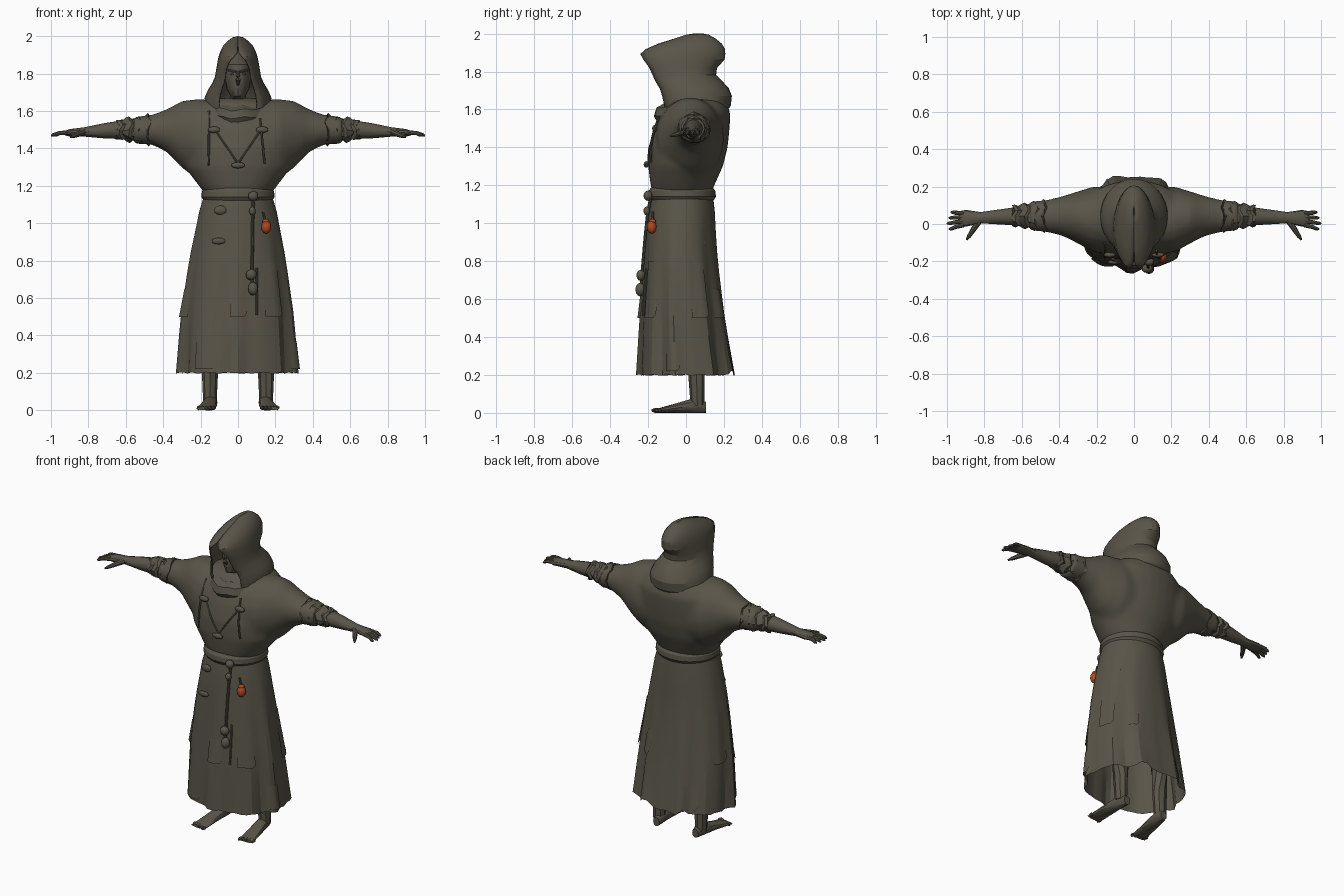
import bpy, bmesh, math
from math import sin, cos, pi
from mathutils import Vector, Matrix

cube = bpy.data.objects.get("Cube")
if cube:
    bpy.data.objects.remove(cube)


def material(name, rgb):
    mat = bpy.data.materials.new(name)
    mat.use_nodes = True
    mat.diffuse_color = (*rgb, 1)
    mat.node_tree.nodes["Principled BSDF"].inputs["Base Color"].default_value = (*rgb, 1)
    return mat


CLOTH = material("drab_brown", (.1, .09, .066))
ORANGE = material("burnt_orange", (.42, .065, .015))


def finish(name, bm, mat, angle=30):
    bmesh.ops.recalc_face_normals(bm, faces=bm.faces)
    mesh = bpy.data.meshes.new(name)
    bm.to_mesh(mesh)
    bm.free()
    mesh.materials.append(mat)
    ob = bpy.data.objects.new(name, mesh)
    bpy.context.collection.objects.link(ob)
    bpy.ops.object.select_all(action="DESELECT")
    ob.select_set(True)
    bpy.context.view_layer.objects.active = ob
    bpy.ops.object.shade_smooth_by_angle(angle=math.radians(angle))
    return ob


def loft(name, rings, caps=True, closed=True, angle=30):
    """Skin a list of equal-sized point rings."""
    bm = bmesh.new()
    verts = [[bm.verts.new(point) for point in points] for points in rings]
    count = len(verts[0])
    for low, high in zip(verts, verts[1:]):
        for i in range(count if closed else count - 1):
            j = (i + 1) % count
            bm.faces.new((low[i], low[j], high[j], high[i]))
    if caps:
        bm.faces.new(verts[0])
        bm.faces.new(verts[-1])
    return finish(name, bm, CLOTH, angle)


def turns(count):
    return [2 * pi * i / count for i in range(count)]


def ring(centre, u, v, count=12):
    return [Vector(centre) + Vector(u) * cos(a) + Vector(v) * sin(a) for a in turns(count)]


def tube(name, points, radii, count=8):
    points = [Vector(point) for point in points]
    rings = []
    for i, (point, radius) in enumerate(zip(points, radii)):
        along = points[min(i + 1, len(points) - 1)] - points[max(i - 1, 0)]
        turn = along.to_track_quat("Z", "Y")
        rings.append(ring(point, turn @ Vector((radius, 0, 0)), turn @ Vector((0, radius, 0)), count))
    return loft(name, rings)


def blob(name, location, size, mat=CLOTH, detail=2):
    bm = bmesh.new()
    bmesh.ops.create_icosphere(bm, subdivisions=detail, radius=1,
                               matrix=Matrix.Translation(location) @ Matrix.Diagonal((*size, 1)))
    return finish(name, bm, mat)


def section(rows, z):
    """Half width, front y and back y at a height."""
    z = min(max(z, rows[0][0]), rows[-1][0])
    for low, high in zip(rows, rows[1:]):
        if z <= high[0]:
            t = (z - low[0]) / (high[0] - low[0])
            return [p + (q - p) * t for p, q in zip(low[1:], high[1:])]


def oval(width, near, far, angle, z, grow=0.0, scale=1.0):
    """Point on a horizontal oval; angle zero is the front, positive to +x."""
    return Vector(((width + grow) * scale * sin(angle),
                   (near + far) / 2 - ((far - near) / 2 + grow) * scale * cos(angle), z))


def on_front(rows, x, z, grow):
    width, near, far = section(rows, z)
    return oval(width, near, far, math.asin(max(-1, min(1, x / width))), z, grow)


def body(name, rows, count=32):
    return loft(name, [[oval(*row[1:], a, row[0]) for a in turns(count)] for row in rows])


def drape(name, rows, start, end, radius, grow=0.0):
    """Cord laid on the front of a body from one (x, z) to another."""
    line = [Vector(start).lerp(Vector(end), i / 5) for i in range(6)]
    tube(name, [on_front(rows, p.x, p.y, grow) for p in line], [radius] * 6)


def stud(name, rows, x, z, size, grow=0.01, mat=CLOTH):
    blob(name, on_front(rows, x, z, grow), size, mat)


# Skirt with folds that deepen towards the hem
SKIRT = [(.2, .32, -.255, .262), (.5, .3, -.24, .21), (.8, .26, -.22, .17),
         (1, .22, -.205, .155), (1.1, .2, -.195, .15), (1.17, .175, -.18, .14)]


def skirt_point(angle, z, grow=0.0):
    fold = cos(9 * angle + .4) + .6 * cos(14 * angle + 1) - .4
    return oval(*section(SKIRT, z), angle, z, grow, 1 + .045 * max(0, 1.1 - z) * fold)


rings = [[skirt_point(a, .2 + .97 * k / 9) for a in turns(56)] for k in range(10)]
for i, point in enumerate(rings[0]):
    point.z += .004 * sin(2 * i) + (.03 if i in (24, 25, 32) else 0)
loft("skirt", rings, caps=False, angle=22)

# Sewn patches around the skirt, alternating high and low
for i in range(9):
    start, bottom = -2.7 + .64 * i, (.5 if i % 3 else .22)
    width, height = .3 + .1 * (i % 2), .15 + .15 * (i % 2)
    rows = [[skirt_point(start + width * j / 6, bottom + height * k / 4, .009 - .0015 * k)
             for j in range(7)] for k in range(5)]
    rows[0][-1].z += .02
    loft("skirt_patch", rows, caps=False, closed=False)

# Blousy upper robe, with both sleeves blended into it
TORSO = [(1.15, .17, -.175, .13), (1.2, .21, -.187, .15), (1.3, .285, -.2, .195), (1.4, .31, -.197, .22),
         (1.5, .31, -.173, .23), (1.58, .28, -.14, .235), (1.645, .21, -.1, .21), (1.67, .1, -.05, .12)]
SLEEVE = [(.12, 1.22, 1.66, -.165, .2), (.22, 1.24, 1.665, -.15, .2), (.3, 1.295, 1.655, -.105, .175),
          (.38, 1.38, 1.61, -.065, .15), (.46, 1.42, 1.58, -.045, .13), (.56, 1.425, 1.57, -.035, .12)]
sleeves = [loft("sleeve", [ring((side * x, (near + far) / 2, (low + high) / 2), (0, (far - near) / 2, 0),
                                (0, 0, (high - low) / 2), 20) for x, low, high, near, far in SLEEVE])
           for side in (1, -1)]
robe = body("robe_top", TORSO)
for sleeve in sleeves:
    sleeve.select_set(True)
bpy.ops.object.join()
blend = robe.modifiers.new("blend", "REMESH")
blend.mode = "VOXEL"
blend.voxel_size = .015
blend.use_smooth_shade = True
relax = robe.modifiers.new("relax", "SMOOTH")
relax.iterations = 8

# Belt
body("belt", [(z, .178 + bulge, -.183 - bulge, .14 + bulge)
              for z, bulge in ((1.12, .005), (1.14, .018), (1.17, .015), (1.19, 0))])

# Cuffs, arms, hands, legs and feet on both sides
ARM = [(.54, .05, .05), (.62, .05, .05), (.72, .04, .04), (.82, .03, .025), (.9, .045, .02), (.93, .04, .01)]
for side, s in (("left", 1), ("right", -1)):
    cuff = []
    for k in range(11):
        radius = (.09 - .003 * k) * (.9 + .1 * cos(2 * k))
        cuff.append(ring((s * (.475 + .017 * k), .043, 1.5), (0, radius, 0), (0, 0, .93 * radius)))
        for j, point in enumerate(cuff[-1]):
            point.x += s * .012 * sin(2 * j + 1)
            point.z += .006 * sin(2.6 * j + k)
    loft(side + "_cuff", cuff, angle=25)
    loft(side + "_arm", [ring((s * x, .045 - .04 * (x - .54), 1.505 - .06 * (x - .54)), (0, deep, 0), (0, 0, tall))
                         for x, deep, tall in ARM])
    for k in range(4):
        spread = k - 1.5
        root, tip, reach = .026 - .021 * spread, .018 - .03 * spread, 1 - .01 * abs(spread - .5)
        tube(side + "_finger", [(s * .91, root, 1.485), (s * .955, (root + tip) / 2, 1.482),
                                (s * (reach - .01), tip, 1.472), (s * reach, tip, 1.468)], (.012, .011, .009, .004))
    tube(side + "_thumb", [(s * (.83 + .065 * t), .015 - .1 * t, 1.487 - .027 * t) for t in (0, .4, .8, 1)],
         (.018, .015, .011, .005))
    tube(side + "_leg", [(s * .13, .03, .9), (s * .15, .055, .4), (s * .15, .055, .2), (s * .15, .06, .04)],
         (.085, .055, .043, .036))
    foot = []
    for k in range(7):
        t = k / 6
        width, height = (.022 if k == 0 else .032 + .02 * t), .02 + .075 * (1 - t) * (.5 if k == 0 else 1)
        foot.append(ring((s * (.14 + .03 * t), .105 - .265 * t, height / 2), (width, 0, 0), (0, 0, height / 2)))
    loft(side + "_foot", foot)
    for k in range(5):
        blob(side + "_toe", (s * (.13 + .02 * k), -.163 + .006 * k, .013), (.013, .022 - .002 * k, .013), CLOTH, 1)

# Head and face
HEAD = [(1.58, .06, -.04, .08), (1.66, .05, -.05, .08), (1.68, .04, -.11, .08), (1.72, .06, -.12, .1),
        (1.78, .073, -.12, .12), (1.85, .075, -.11, .13), (1.91, .02, -.02, .06)]
body("head", HEAD, 20)
tube("nose", [(0, -.116, 1.815), (0, -.13, 1.785), (0, -.135, 1.768), (0, -.116, 1.74)], (.007, .01, .013, .006))
for s in (1, -1):
    drape("brow", HEAD, (s * .01, 1.81), (s * .06, 1.82), .006)
    stud("eye", HEAD, s * .03, 1.797, (.014, .008, .006), -.004)

# Hood with an open pointed front and a pinched back
HOOD = [(1.575, .165, -.13, .2), (1.62, .18, -.145, .232), (1.67, .175, -.157, .238), (1.71, .158, -.17, .222),
        (1.745, .136, -.19, .19), (1.78, .12, -.205, .155), (1.82, .113, -.225, .16), (1.865, .106, -.245, .2),
        (1.89, .1, -.245, .203), (1.915, .093, -.21, .203), (1.945, .078, -.14, .185), (1.97, .055, -.06, .155),
        (1.99, .028, 0, .12), (1.996, .002, .04, .09)]
rings = []
for z, *shape in HOOD:
    gap = min(.6, max(.01, 8 * (1.92 - z)))
    rings.append([oval(*shape, gap + (2 * pi - 2 * gap) * i / 22, z) for i in range(23)])
hood = loft("hood", rings, caps=False, closed=False, angle=25)
rim = hood.modifiers.new("thickness", "SOLIDIFY")
rim.thickness = .008
rim.offset = 0

# Rolled cowl around the neck, sagging at the front
rings = []
for k in range(6):
    roll = pi - 1.3 * pi * k / 5
    out = .055 * cos(roll)
    rings.append([oval(.12 + out, -.115 - out, .17 + out, a,
                       1.61 + .055 * sin(roll) - .04 * (.5 + .5 * cos(a)) ** 2 + .006 * sin(8 * a))
                  for a in turns(28)])
loft("cowl", rings, caps=False, angle=25)

# Chest opening trim, toggles and hood cords
for s in (1, -1):
    drape("chest_trim", TORSO, (s * .13, 1.51), (0, 1.32), .005)
    stud("chest_toggle", TORSO, s * .125, 1.5, (.034, .014, .018))
drape("right_hood_cord", TORSO, (-.15, 1.6), (-.152, 1.31), .006, .01)
drape("left_hood_cord", TORSO, (.115, 1.56), (.138, 1.32), .006, .01)
stud("lower_toggle", TORSO, 0, 1.31, (.038, .014, .017))
stud("upper_button", SKIRT, -.09, 1.07, (.034, .012, .025))
stud("lower_button", SKIRT, -.1, .905, (.038, .012, .018))

# Knotted rope hanging from the belt
drape("hanging_rope", SKIRT, (.075, 1.14), (.07, .65), .008, .015)
drape("loose_strap", SKIRT, (.1, .76), (.1, .51), .007)
stud("belt_knot", SKIRT, .07, 1.145, (.028, .024, .027), .03)
stud("small_knot", SKIRT, .07, 1.065, (.018, .018, .024), .02)
stud("large_knot", SKIRT, .066, .725, (.03, .024, .03), .02)
stud("rope_tassel", SKIRT, .075, .65, (.027, .026, .036), .02)

# Small hanging gourd
stud("gourd", SKIRT, .14, .98, (.027, .026, .036), .018, ORANGE)
stud("gourd_top", SKIRT, .138, 1.01, (.019, .019, .013), .018, ORANGE)
drape("gourd_string", SKIRT, (.136, 1.02), (.125, 1.06), .006, .015)
